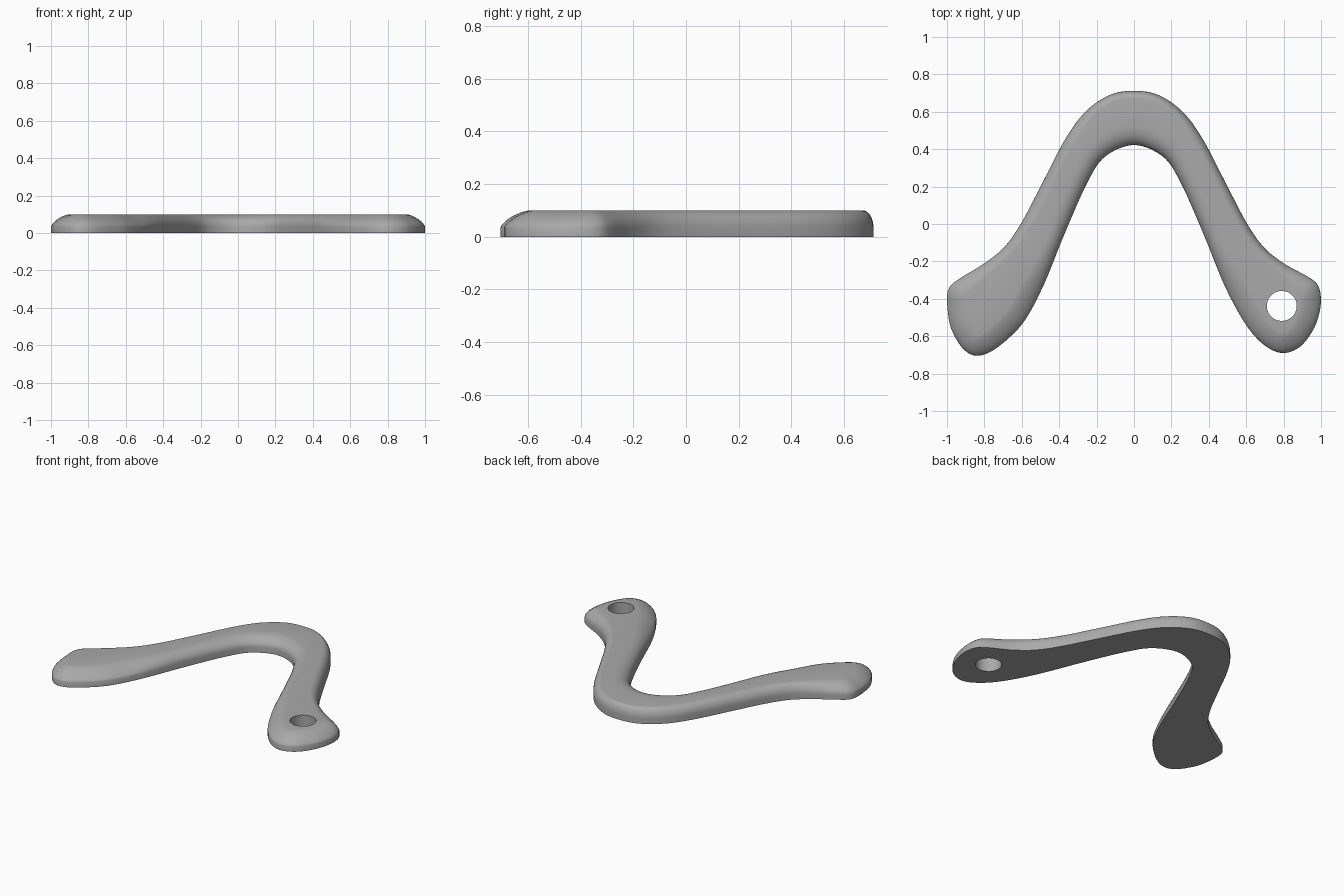
import bpy, bmesh, math
from mathutils import Vector

cube = bpy.data.objects.get("Cube")
if cube:
    bpy.data.objects.remove(cube)

HEIGHT, EDGE = 0.1, 0.035
SAMPLES, ROUND_STEPS = 240, 8

grey = bpy.data.materials.new("plain_grey")
grey.use_nodes = True
grey.diffuse_color = (0.4, 0.4, 0.4, 1)
grey.node_tree.nodes["Principled BSDF"].inputs["Base Color"].default_value = (0.4, 0.4, 0.4, 1)

# Right-hand half of the arms, shared by both sides
outer = [(0.13, 0.69), (0.26, 0.6), (0.37, 0.45), (0.5, 0.2), (0.6, 0.01), (0.69, -0.12), (0.8, -0.21)]
inner = [(0.58, -0.51), (0.48, -0.32), (0.37, -0.05), (0.25, 0.22), (0.155, 0.36)]
# Wing tips, each running from the outer edge to the inner edge
right_tip = [(0.935, -0.285), (0.985, -0.33), (1, -0.41), (0.985, -0.5), (0.95, -0.58),
             (0.89, -0.655), (0.81, -0.69), (0.74, -0.675), (0.66, -0.615)]
left_tip = [(-0.93, -0.29), (-0.985, -0.335), (-1, -0.4), (-0.985, -0.535), (-0.945, -0.625),
            (-0.9, -0.68), (-0.845, -0.705), (-0.77, -0.685), (-0.675, -0.615)]


def mirrored(points):
    return [(-x, y) for x, y in points]


def closed_spline(points, steps=16):
    """Smooth closed curve through the points."""
    pts = [Vector(p) for p in points]
    n, out = len(pts), []
    for i in range(n):
        a, b, c, d = (pts[(i + k - 1) % n] for k in range(4))
        for s in range(steps):
            t = s / steps
            out.append(b + (c - a) * t / 2 + (a - 2.5 * b + 2 * c - d / 2) * t * t
                       + (1.5 * (b - c) + (d - a) / 2) * t ** 3)
    return out


def resample(points, count):
    """Evenly spaced points along a closed polyline."""
    loop = points + points[:1]
    lengths = [0]
    for a, b in zip(loop, loop[1:]):
        lengths.append(lengths[-1] + (b - a).length)
    out, j = [], 0
    for i in range(count):
        d = lengths[-1] * i / count
        while lengths[j + 1] < d:
            j += 1
        out.append(loop[j].lerp(loop[j + 1], (d - lengths[j]) / (lengths[j + 1] - lengths[j])))
    return out


# Whole outline, clockwise from the top of the bend
control = ([(0, 0.712)] + outer + right_tip + inner + [(0, 0.422)]
           + mirrored(inner[::-1]) + left_tip[::-1] + mirrored(outer[::-1]))
outline = resample(closed_spline(control), SAMPLES)

# Inward directions, softened so the bevel stays clean round tight corners
inward = []
for i in range(SAMPLES):
    t = (outline[(i + 1) % SAMPLES] - outline[i - 1]).normalized()
    inward.append(Vector((t.y, -t.x)))
for _ in range(24):
    inward = [(inward[i - 1] + inward[i] + inward[(i + 1) % SAMPLES]).normalized()
              for i in range(SAMPLES)]


def bevel_shape(p, n):
    """Bevel width and roundness: broad slope at the tips, rounder on the arms."""
    tip = min(1, max(0, (-p.y - 0.1) / 0.35))
    tip = tip * tip * (3 - 2 * tip)
    arm = 0.07 + 0.03 * n.y
    return arm + (0.11 - arm) * tip, 2 - 0.55 * tip


# Body: lower wall, rounded bevel, flat top and bottom
bm = bmesh.new()
rings = [[bm.verts.new((p.x, p.y, 0)) for p in outline]]
for s in range(ROUND_STEPS + 1):
    angle = math.pi / 2 * s / ROUND_STEPS
    ring = []
    for p, n in zip(outline, inward):
        width, power = bevel_shape(p, n)
        q = p + n * width * (1 - math.cos(angle) ** (2 / power) if s < ROUND_STEPS else 1)
        z = EDGE + (HEIGHT - EDGE) * math.sin(angle) ** (2 / power)
        ring.append(bm.verts.new((q.x, q.y, z)))
    rings.append(ring)
for low, high in zip(rings, rings[1:]):
    for i in range(SAMPLES):
        j = (i + 1) % SAMPLES
        bm.faces.new((low[i], low[j], high[j], high[i]))
bm.faces.new(rings[0])
bm.faces.new(rings[-1])
bmesh.ops.recalc_face_normals(bm, faces=bm.faces)
mesh = bpy.data.meshes.new("boomerang_body")
bm.to_mesh(mesh)
bm.free()
mesh.materials.append(grey)
body = bpy.data.objects.new("boomerang_body", mesh)
bpy.context.collection.objects.link(body)

# Hole through the left wing tip
bpy.ops.mesh.primitive_cylinder_add(vertices=48, radius=0.08, depth=0.5, location=(0.79, -0.438, 0))
cutter = bpy.context.object
cutter.name = "hole_cutter"
cutter.hide_render = True
cutter.data.materials.append(grey)
cut = body.modifiers.new("hole", "BOOLEAN")
cut.operation = "DIFFERENCE"
cut.solver = "EXACT"
cut.object = cutter

bpy.ops.object.select_all(action="DESELECT")
body.select_set(True)
bpy.context.view_layer.objects.active = body
bpy.ops.object.modifier_apply(modifier="hole")
bpy.data.objects.remove(cutter)
bpy.ops.object.shade_smooth_by_angle(angle=math.radians(35))
